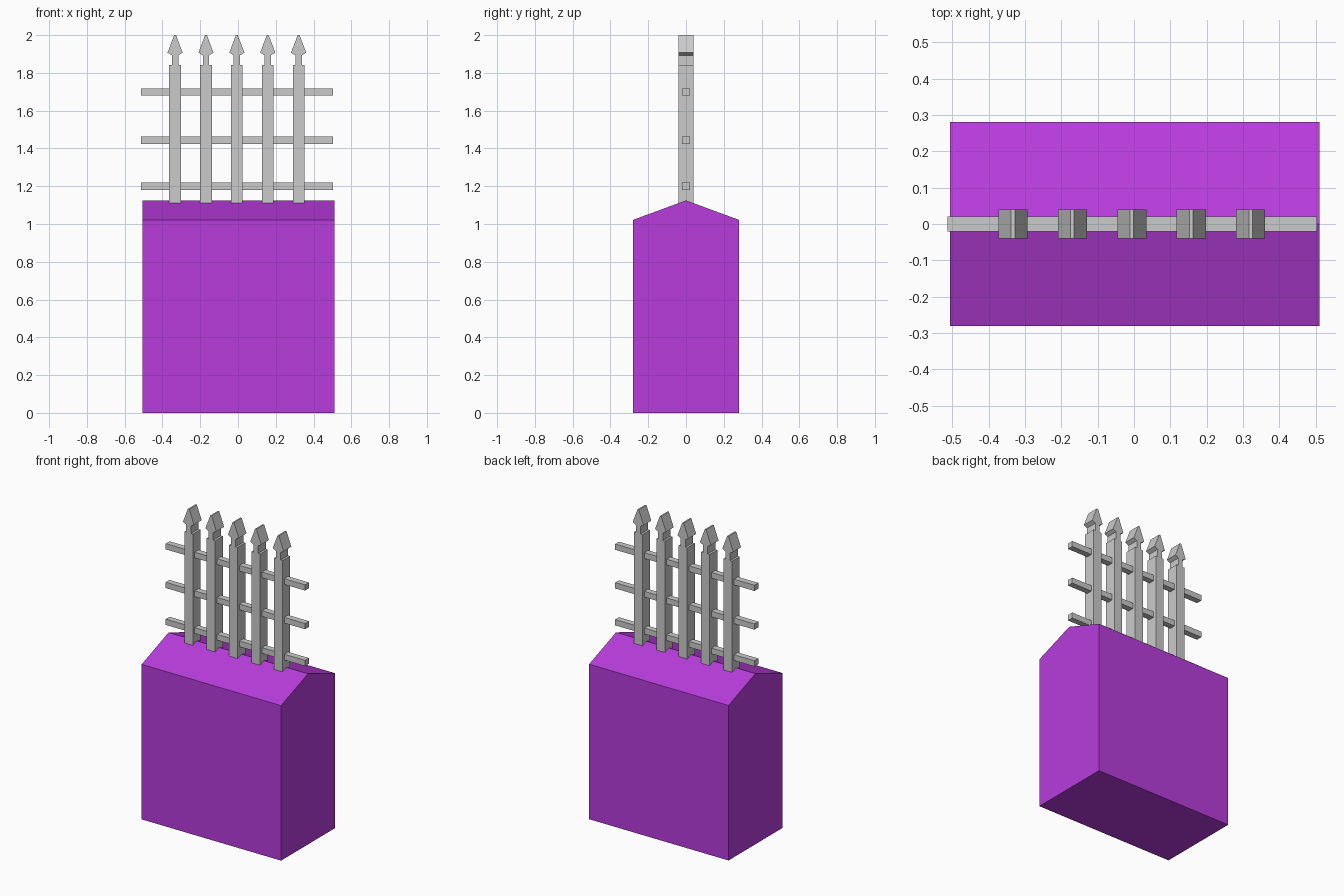
import bpy
import bmesh
from mathutils import Matrix

if "Cube" in bpy.data.objects:
    bpy.data.objects.remove(bpy.data.objects["Cube"])


def extrude_profile(name, pts, depth, along, offset=(0, 0, 0)):
    """Closed solid: 2D profile (u, z) extruded symmetrically along 'X' or 'Y'."""
    bm = bmesh.new()
    if along == 'Y':
        ring = [bm.verts.new((u, -depth / 2, z)) for u, z in pts]
        vec = (0, depth, 0)
    else:
        ring = [bm.verts.new((-depth / 2, u, z)) for u, z in pts]
        vec = (depth, 0, 0)
    face = bm.faces.new(ring)
    ext = bmesh.ops.extrude_face_region(bm, geom=[face], use_keep_orig=True)
    top = [g for g in ext["geom"] if isinstance(g, bmesh.types.BMVert)]
    bmesh.ops.translate(bm, verts=top, vec=vec)
    bmesh.ops.recalc_face_normals(bm, faces=bm.faces)
    bmesh.ops.transform(bm, matrix=Matrix.Translation(offset), verts=bm.verts)
    mesh = bpy.data.meshes.new(name)
    bm.to_mesh(mesh)
    bm.free()
    obj = bpy.data.objects.new(name, mesh)
    bpy.context.collection.objects.link(obj)
    return obj


def mirrored(half):
    """Complete a symmetric outline from its right half, bottom to top."""
    return half + [(-u, z) for u, z in reversed(half)]


# Wall block with a pitched top
wall = extrude_profile("wall", [(-0.28, 0), (0.28, 0), (0.28, 1.022),
                                (0, 1.125), (-0.28, 1.022)],
                       1.017, 'X', (0.002, 0, 0))
purple = bpy.data.materials.new("purple")
purple.diffuse_color = (0.48, 0.045, 0.72, 1)
purple.use_nodes = True
purple.node_tree.nodes["Principled BSDF"].inputs["Base Color"].default_value = purple.diffuse_color
wall.data.materials.append(purple)

# Pickets: post, narrow neck and arrow tip
post = mirrored([(0.031, 1.105), (0.031, 1.843)])
spear = mirrored([(0.017, 1.843), (0.017, 1.893), (0.04, 1.907), (0.005, 2.0)])
for i in range(5):
    x = -0.333 + i * 0.1635
    extrude_profile(f"picket_post_{i + 1}", post, 0.08, 'Y', (x, 0, 0))
    extrude_profile(f"picket_tip_{i + 1}", spear, 0.08, 'Y', (x, 0, 0))

# Horizontal rails
rail = mirrored([(0.02, -0.019), (0.02, 0.019)])
for i, z in enumerate((1.20, 1.443, 1.698)):
    extrude_profile(f"rail_{i + 1}", rail, 1.016, 'X', (-0.005, 0, z))
